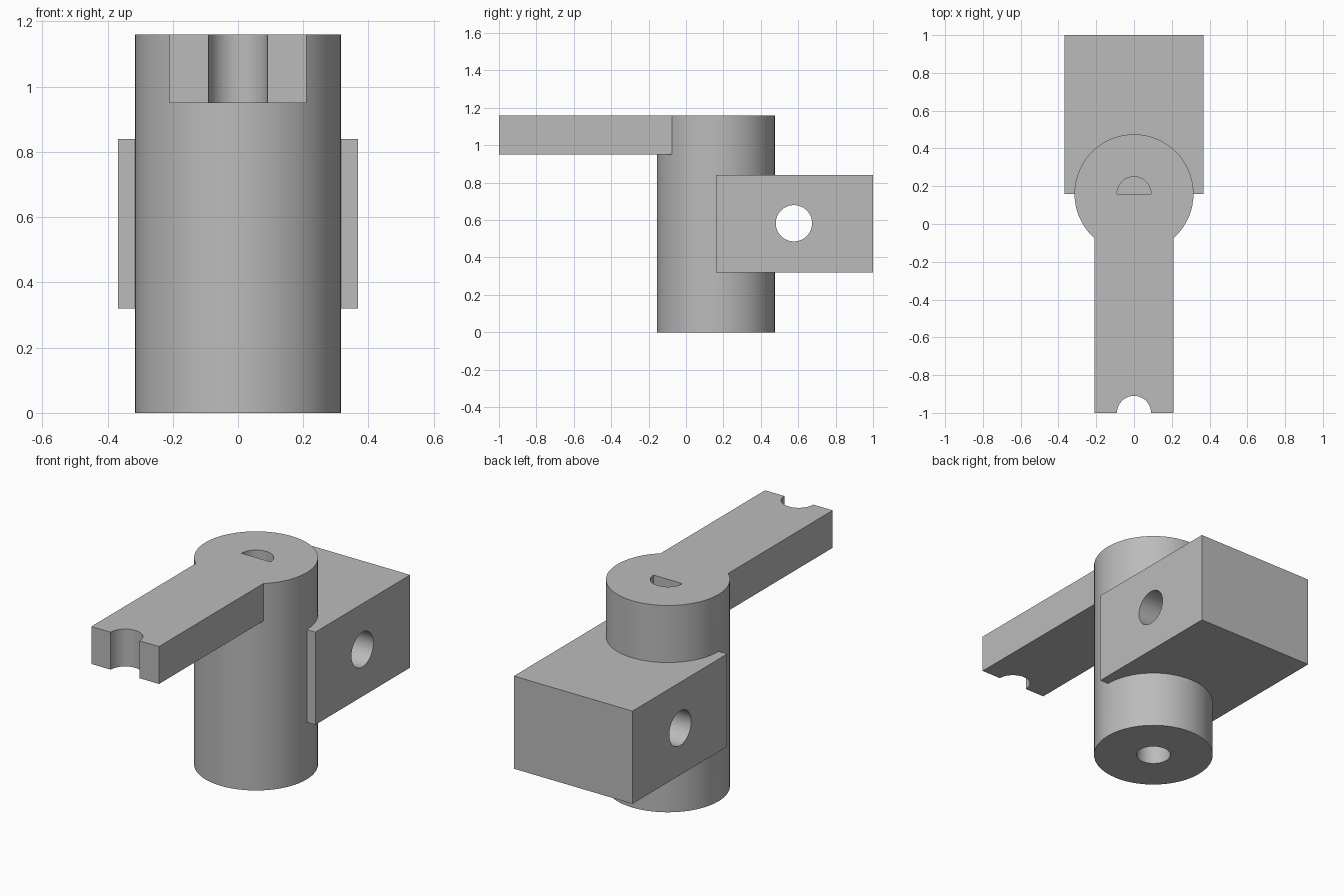
import bpy
import math

cube = bpy.data.objects.get("Cube")
if cube:
    bpy.data.objects.remove(cube, do_unlink=True)

AXIS_Y = 0.16      # vertical barrel axis
HEIGHT = 1.16
BORE = 0.09

grey = bpy.data.materials.new("plain_grey")
grey.use_nodes = True
grey.diffuse_color = (0.5, 0.5, 0.5, 1)
grey.node_tree.nodes["Principled BSDF"].inputs["Base Color"].default_value = (0.5, 0.5, 0.5, 1)


def finish(name):
    ob = bpy.context.object
    ob.name = name
    bpy.ops.object.transform_apply(location=False, rotation=True, scale=True)
    ob.data.materials.append(grey)
    return ob


def box(name, low, high):
    centre = [(a + b) / 2 for a, b in zip(low, high)]
    bpy.ops.mesh.primitive_cube_add(size=1, location=centre)
    bpy.context.object.scale = [b - a for a, b in zip(low, high)]
    return finish(name)


def cylinder(name, radius, depth, centre, rotation=(0, 0, 0)):
    bpy.ops.mesh.primitive_cylinder_add(vertices=64, radius=radius, depth=depth,
                                        location=centre, rotation=rotation)
    return finish(name)


def combine(target, other, operation):
    mod = target.modifiers.new(other.name, 'BOOLEAN')
    mod.operation = operation
    mod.solver = 'EXACT'
    mod.object = other
    bpy.context.view_layer.objects.active = target
    bpy.ops.object.modifier_apply(modifier=mod.name)
    bpy.data.objects.remove(other, do_unlink=True)


# Upright barrel with a bore along its axis
body = cylinder("pivot_bracket", 0.315, HEIGHT, (0, AXIS_Y, HEIGHT / 2))
combine(body, cylinder("bore", BORE, 2, (0, AXIS_Y, HEIGHT / 2)), 'DIFFERENCE')

# Rear block, cross-drilled from side to side
block = box("rear_block", (-0.368, AXIS_Y, 0.32), (0.368, 1, 0.84))
combine(block, cylinder("cross_hole", 0.097, 2, (0, 0.577, 0.583),
                        (0, math.pi / 2, 0)), 'DIFFERENCE')

# Front arm with a rounded notch in its tip
arm = box("front_arm", (-0.21, -1, 0.95), (0.21, AXIS_Y, HEIGHT))
combine(arm, cylinder("tip_notch", BORE, 1, (0, -1, 1)), 'DIFFERENCE')

# Block and arm each close off half of the bore
combine(body, block, 'UNION')
combine(body, arm, 'UNION')

bpy.ops.object.select_all(action='DESELECT')
body.select_set(True)
bpy.context.view_layer.objects.active = body
bpy.ops.object.shade_smooth_by_angle(angle=math.radians(30))
